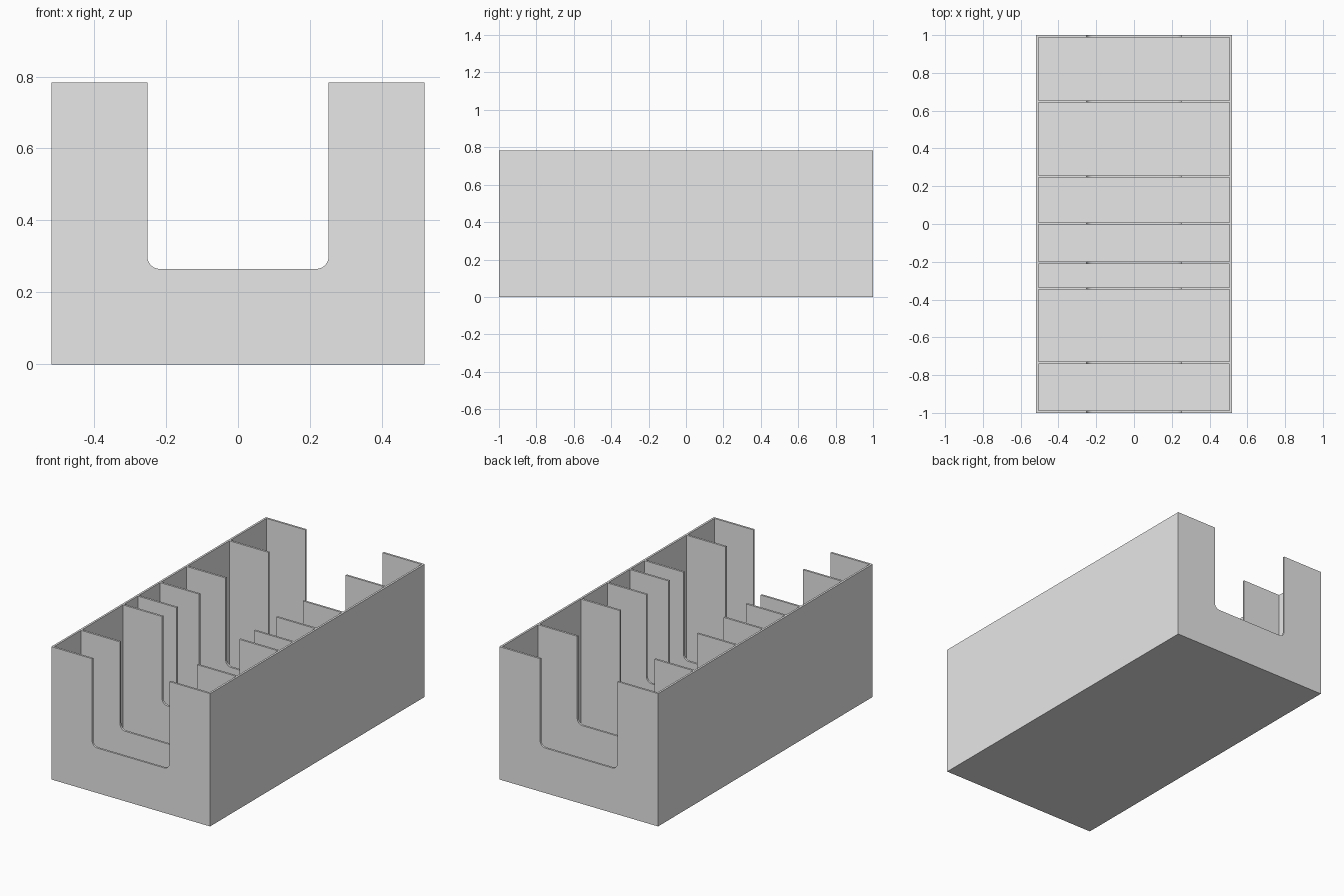
import bpy, bmesh, math

cube = bpy.data.objects.get("Cube")
if cube:
    bpy.data.objects.remove(cube, do_unlink=True)

HALF_W, HALF_L, HEIGHT = 0.518, 1.0, 0.783
WALL, FLOOR = 0.012, 0.012
SLOT_HALF, SLOT_Z, SLOT_R = 0.252, 0.265, 0.035
DIVIDERS = [-0.734, -0.342, -0.205, 0.003, 0.251, 0.648]

grey = bpy.data.materials.new("light grey plastic")
grey.use_nodes = True
colour = (0.8, 0.8, 0.8, 1)
grey.diffuse_color = colour
for node in grey.node_tree.nodes:
    if node.type == 'BSDF_PRINCIPLED':
        node.inputs["Base Color"].default_value = colour


def add_prism(bm, profile, y0, y1):
    """Extrude an x-z outline from y0 to y1."""
    face = bm.faces.new([bm.verts.new((x, y0, z)) for x, z in profile])
    out = bmesh.ops.extrude_face_region(bm, geom=[face])
    moved = [g for g in out["geom"] if isinstance(g, bmesh.types.BMVert)]
    bmesh.ops.translate(bm, verts=moved, vec=(0, y1 - y0, 0))


def make_object(name, prisms):
    bm = bmesh.new()
    for prism in prisms:
        add_prism(bm, *prism)
    bmesh.ops.recalc_face_normals(bm, faces=bm.faces)
    mesh = bpy.data.meshes.new(name)
    bm.to_mesh(mesh)
    bm.free()
    mesh.materials.append(grey)
    obj = bpy.data.objects.new(name, mesh)
    bpy.context.scene.collection.objects.link(obj)
    return obj


def rectangle(half, z0, z1):
    return [(-half, z0), (half, z0), (half, z1), (-half, z1)]


# Solid block that becomes the tray
tray = make_object("divided_tray", [(rectangle(HALF_W, 0, HEIGHT), -HALF_L, HALF_L)])

# Compartments between the end walls and dividers
panels = [-HALF_L + WALL / 2] + DIVIDERS + [HALF_L - WALL / 2]
inside = rectangle(HALF_W - WALL, FLOOR, HEIGHT + 0.1)
compartments = make_object("compartment_cutter", [
    (inside, a + WALL / 2, b - WALL / 2) for a, b in zip(panels, panels[1:])])

# Round-cornered access slot through every panel
slot = [(-SLOT_HALF, HEIGHT + 0.2)]
for side, start in ((-1, math.pi), (1, 1.5 * math.pi)):
    for i in range(9):
        a = start + i * math.pi / 16
        slot.append((side * (SLOT_HALF - SLOT_R) + SLOT_R * math.cos(a),
                     SLOT_Z + SLOT_R + SLOT_R * math.sin(a)))
slot.append((SLOT_HALF, HEIGHT + 0.2))
slot_cutter = make_object("slot_cutter", [(slot, -HALF_L - 0.1, HALF_L + 0.1)])

# Carve the tray
bpy.context.view_layer.objects.active = tray
tray.select_set(True)
for cutter in (compartments, slot_cutter):
    cutter.hide_render = True
    mod = tray.modifiers.new(cutter.name, 'BOOLEAN')
    mod.operation = 'DIFFERENCE'
    mod.solver = 'EXACT'
    mod.object = cutter
    bpy.ops.object.modifier_apply(modifier=mod.name)
    bpy.data.objects.remove(cutter, do_unlink=True)

bpy.ops.object.shade_smooth_by_angle(angle=math.radians(30))
